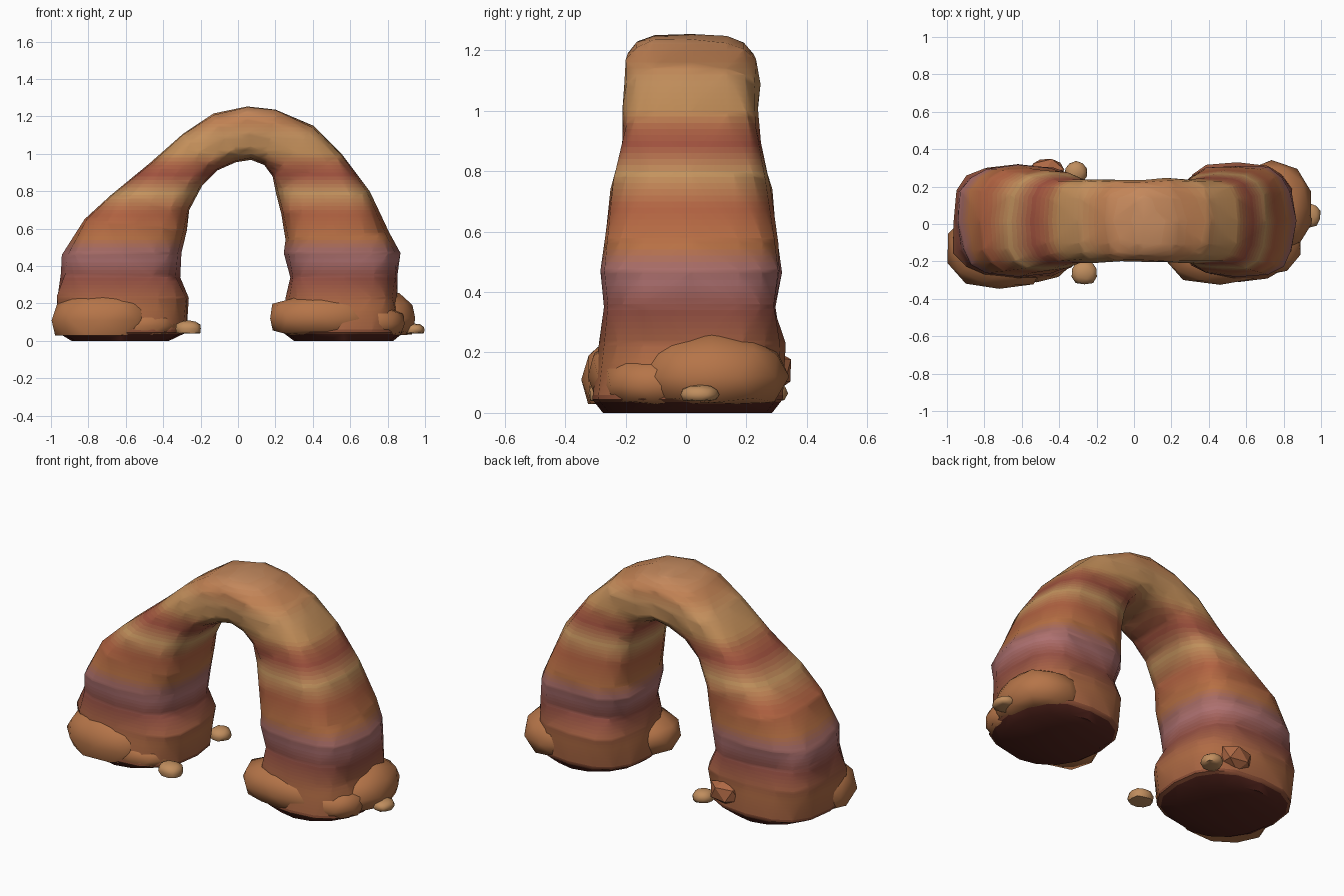
import bpy, bmesh, math, random
from mathutils import Vector, noise

if "Cube" in bpy.data.objects:
    bpy.data.objects.remove(bpy.data.objects["Cube"])

random.seed(4)

# Sandstone strata: height and display colour, blended between stops
STRATA = [(0.00, (84, 40, 35)), (0.03, (90, 44, 36)), (0.06, (165, 100, 68)),
          (0.18, (176, 108, 70)), (0.33, (146, 80, 68)), (0.43, (172, 112, 112)),
          (0.49, (164, 106, 100)), (0.55, (182, 112, 70)), (0.68, (174, 96, 66)),
          (0.79, (194, 146, 94)), (0.89, (158, 82, 64)), (0.94, (168, 96, 68)),
          (1.00, (192, 140, 88)), (1.10, (196, 144, 94)), (1.18, (190, 126, 82)),
          (1.25, (196, 138, 96))]


def stratum(z):
    for (z0, c0), (z1, c1) in zip(STRATA, STRATA[1:]):
        if z <= z1:
            t = max(0, (z - z0) / (z1 - z0))
            return [a + (b - a) * t for a, b in zip(c0, c1)]
    return STRATA[-1][1]


def material(name, rgb):
    m = bpy.data.materials.new(name)
    m.diffuse_color = [(c / 255) ** 2.2 for c in rgb] + [1]
    m.use_nodes = True
    m.node_tree.nodes["Principled BSDF"].inputs["Base Color"].default_value = m.diffuse_color
    return m


def finish(bm, name, mats, angle):
    bmesh.ops.recalc_face_normals(bm, faces=bm.faces)
    me = bpy.data.meshes.new(name)
    bm.to_mesh(me)
    bm.free()
    for m in mats:
        me.materials.append(m)
    ob = bpy.data.objects.new(name, me)
    bpy.context.collection.objects.link(ob)
    bpy.ops.object.select_all(action='DESELECT')
    ob.select_set(True)
    bpy.context.view_layer.objects.active = ob
    bpy.ops.object.shade_smooth_by_angle(angle=math.radians(angle))
    return ob


# Arch stations: outer x, outer z, inner x, inner z
STATIONS = [
    (-.89, 0, -.37, 0), (-.965, .045, -.275, .045), (-.97, .24, -.265, .23),
    (-.945, .36, -.31, .34), (-.94, .46, -.30, .47), (-.82, .65, -.28, .59),
    (-.68, .78, -.26, .70), (-.48, .95, -.19, .83), (-.30, 1.11, -.11, .91),
    (-.13, 1.215, -.01, .955), (.05, 1.255, .07, .97), (.20, 1.235, .14, .94),
    (.40, 1.145, .185, .88), (.56, 1.0, .205, .79), (.71, .80, .23, .68),
    (.80, .58, .25, .54), (.855, .47, .245, .47), (.85, .36, .285, .34),
    (.85, .23, .255, .23), (.885, .045, .24, .045), (.83, 0, .30, 0)]
# Half depth against height
DEPTH = [(0, .28), (.045, .315), (.23, .305), (.36, .278), (.47, .297),
         (.62, .28), (.75, .262), (.9, .225), (1.2, .218)]
SIDES = 16


def half_depth(z):
    for (z0, d0), (z1, d1) in zip(DEPTH, DEPTH[1:]):
        if z <= z1:
            return d0 + (d1 - d0) * (z - z0) / (z1 - z0)
    return DEPTH[-1][1]


def soft_square(v, power):
    return math.copysign(abs(v) ** power, v)


def build_arch():
    bm = bmesh.new()
    rings = []
    for ox, oz, ix, iz in STATIONS:
        mid = Vector(((ox + ix) / 2, .017 if oz > .1 else .005, (oz + iz) / 2))
        half = Vector(((ox - ix) / 2, 0, (oz - iz) / 2))
        p = 1 if oz == 0 else .78 if oz < .1 else .64
        ring = []
        for i in range(SIDES):
            a = 2 * math.pi * i / SIDES
            v = half * soft_square(math.cos(a), p)
            v.y = half_depth(mid.z) * soft_square(math.sin(a), p)
            if oz > .1:
                # Weathered lumps
                v *= 1 + .06 * noise.noise((mid + v) * 4) + random.uniform(-.02, .02)
            ring.append(bm.verts.new(mid + v))
        rings.append(ring)
    for r0, r1 in zip(rings, rings[1:]):
        for i in range(SIDES):
            j = (i + 1) % SIDES
            bm.faces.new((r0[i], r0[j], r1[j], r1[i]))
    bm.faces.new(rings[0])
    bm.faces.new(rings[-1])
    bmesh.ops.triangulate(bm, faces=bm.faces[:])
    # Slice level strata and colour each slice
    cuts = [.036] + [.06 + .02 * i for i in range(60)]
    for z in cuts:
        bmesh.ops.bisect_plane(bm, geom=bm.verts[:] + bm.edges[:] + bm.faces[:],
                               plane_co=(0, 0, z), plane_no=(0, 0, 1), dist=1e-3)
    edges = [0] + cuts + [1.3]
    mats = [material("stratum_%02d" % i, stratum((a + b) / 2))
            for i, (a, b) in enumerate(zip(edges, edges[1:]))]
    for f in bm.faces:
        z = f.calc_center_median().z
        f.material_index = sum(z > c for c in cuts)
    finish(bm, "rock_arch", mats, 50)


TALUS = material("talus", (180, 116, 74))
PEBBLE = material("pebble", (190, 140, 94))
CHIP = material("chip", (172, 104, 70))


def boulder(name, centre, radii, floor, mat, detail=2, rough=.1, angle=50):
    bm = bmesh.new()
    bmesh.ops.create_icosphere(bm, subdivisions=detail, radius=1)
    c = Vector(centre)
    for v in bm.verts:
        k = 1 + rough * noise.noise(v.co * 1.4 + c * 5)
        p = Vector([soft_square(x, .9) * r * k for x, r in zip(v.co, radii)]) + c
        p.z = max(p.z, floor)
        v.co = p
    finish(bm, name, [mat], angle)


build_arch()

# Talus mounds banked against the feet
boulder("left_front_talus", (-.72, -.13, .11), (.285, .225, .165), .03, TALUS)
boulder("left_front_talus_toe", (-.52, -.16, .08), (.19, .15, .09), .035, TALUS)
boulder("right_front_talus", (.46, -.13, .12), (.31, .20, .135), .03, TALUS)
boulder("right_corner_talus", (.68, -.10, .09), (.22, .18, .11), .03, TALUS)
boulder("right_side_talus", (.735, .085, .12), (.22, .25, .15), .03, TALUS)

# Loose stones
boulder("left_back_chip", (-.47, .29, .14), (.10, .065, .075), .05, CHIP, 1, .2, 25)
boulder("left_back_pebble", (-.31, .275, .065), (.06, .06, .04), .04, PEBBLE)
boulder("left_front_pebble", (-.265, -.26, .065), (.072, .065, .045), .04, PEBBLE)
boulder("right_side_pebble", (.94, .045, .06), (.058, .065, .033), .04, PEBBLE)
